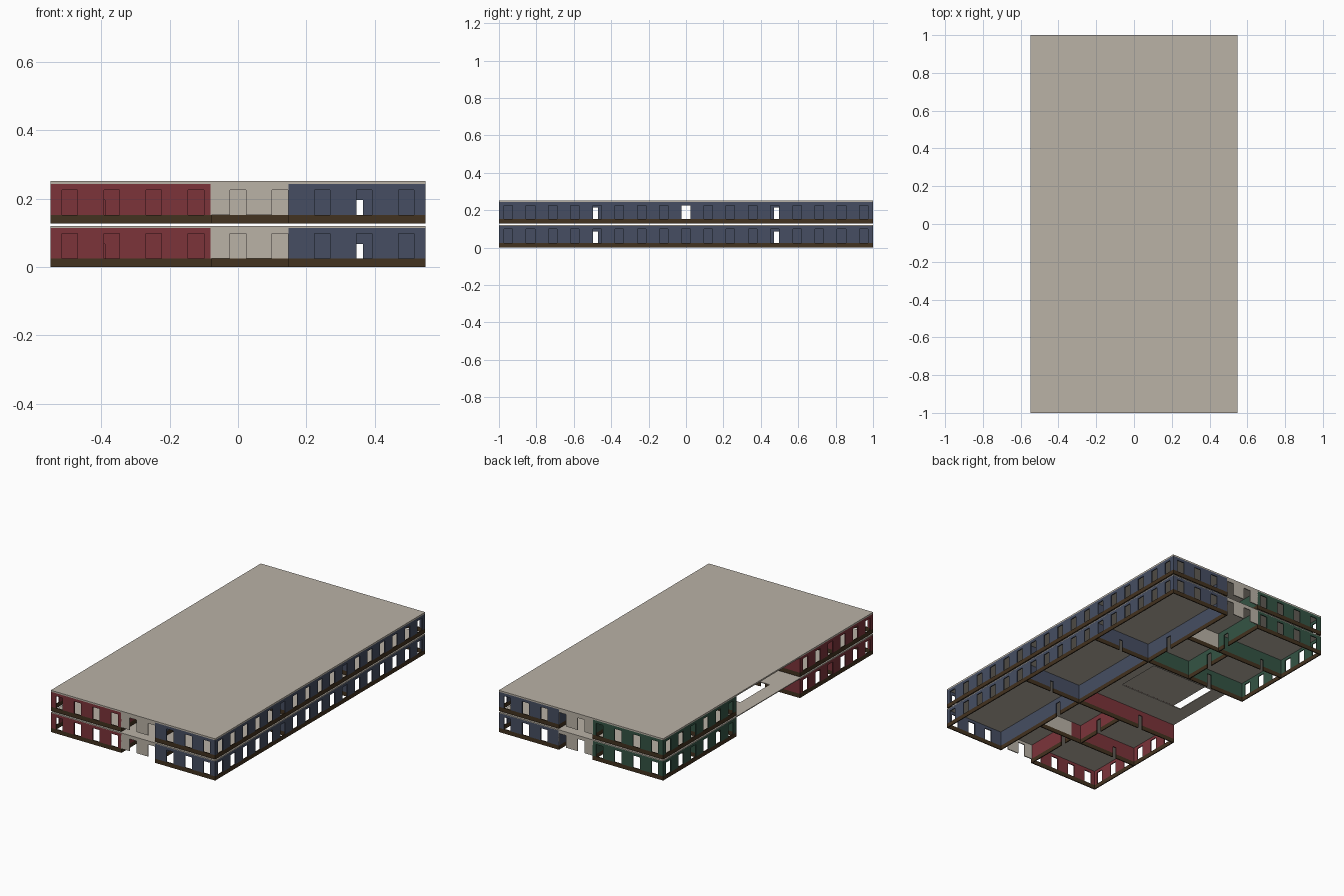
import bpy, bmesh
from mathutils import Vector

if "Cube" in bpy.data.objects:
    bpy.data.objects.remove(bpy.data.objects["Cube"], do_unlink=True)


def material(name, rgb):
    m = bpy.data.materials.new(name)
    m.use_nodes = True
    m.diffuse_color = (*rgb, 1)
    bsdf = next(n for n in m.node_tree.nodes if n.type == 'BSDF_PRINCIPLED')
    bsdf.inputs["Base Color"].default_value = (*rgb, 1)
    return m


BEIGE = material("beige", (0.49, 0.445, 0.38))
RED = material("dark red", (0.20, 0.034, 0.042))
BLUE = material("slate blue", (0.061, 0.076, 0.122))
GREEN = material("dark green", (0.034, 0.088, 0.058))
BROWN = material("brown", (0.055, 0.032, 0.014))

HX, HY, T = 0.548, 1.0, 0.006          # half sizes and wall thickness
SILL, HEAD, TOP = 0.025, 0.098, 0.115  # heights within one storey
STOREY, WIN = 0.1275, 0.046
EDGE = T / 2


def add_box(bm, lo, hi, slot=0):
    lo, hi = Vector(lo), Vector(hi)
    geom = bmesh.ops.create_cube(bm, size=1)["verts"]
    for v in geom:
        v.co = (lo + hi) / 2 + v.co * (hi - lo)
    for f in {f for v in geom for f in v.link_faces}:
        f.material_index = slot


def finish(bm, name, mats):
    me = bpy.data.meshes.new(name)
    bm.to_mesh(me)
    bm.free()
    for m in mats:
        me.materials.append(m)
    ob = bpy.data.objects.new(name, me)
    bpy.context.scene.collection.objects.link(ob)
    return ob


def wall(name, along, pos, start, end, mat, z, windows=(), doors=(), skirt=True):
    """Wall along x or y with window and door openings over a brown skirting."""
    bm = bmesh.new()

    def piece(s, e, low, high, slot=0):
        if along == 'x':
            add_box(bm, (s, pos - EDGE, z + low), (e, pos + EDGE, z + high), slot)
        else:
            add_box(bm, (pos - EDGE, s, z + low), (pos + EDGE, e, z + high), slot)

    cuts = [(c - WIN / 2, c + WIN / 2, HEAD) for c in windows if start < c < end]
    cuts += [(c - w / 2, c + w / 2, h) for c, w, h in doors]
    cursor = start
    for s, e, high in sorted(cuts):
        piece(cursor, s, SILL, TOP)
        piece(s, e, high, TOP)
        cursor = e
    piece(cursor, end, SILL, TOP)
    if skirt:
        cursor = start
        for c, w, h in sorted(doors):
            piece(cursor, c - w / 2, 0, SILL, 1)
            cursor = c + w / 2
        piece(cursor, end, 0, SILL, 1)
    finish(bm, name, [mat, BROWN])


END_WINDOWS = [i * 0.123 for i in range(-4, 5)]
SIDE_WINDOWS = [i * 0.11875 for i in range(-8, 9)]
CORR_L, CORR_R, ROOM_R = 0.15, -0.08, -0.15  # corridor and inner room edges
MID, CROSS = 0.305, 0.65
X_OUT, Y_OUT = HX - EDGE, HY - EDGE

for level, label in enumerate(("lower", "upper")):
    z = level * STOREY

    # Long blue wing
    side_doors = [(-0.488, 0.034, 0.086), (0.488, 0.034, 0.086)]
    if level:
        side_doors.append((0, 0.06, HEAD))
    wall(f"{label}_blue_outer_wall", 'y', X_OUT, -HY, HY, BLUE, z, SIDE_WINDOWS)
    wall(f"{label}_blue_corridor_wall", 'y', CORR_L, -HY, HY, BLUE, z, doors=side_doors)

    for sign, side, colour, hue in ((-1, "front", RED, "red"), (1, "back", GREEN, "green")):
        tag = f"{label}_{side}"
        wall(f"{tag}_blue_end_wall", 'x', sign * Y_OUT, CORR_L, HX, BLUE, z, END_WINDOWS)
        wall(f"{tag}_blue_partition", 'x', sign * MID, CORR_L, X_OUT, BLUE, z,
             doors=[(0.355, 0.022, 0.068)])

        # Corridor end screen, open below the sill
        wall(f"{tag}_corridor_screen", 'x', sign * Y_OUT, CORR_R, CORR_L, BEIGE, z,
             END_WINDOWS, skirt=False)
        wall(f"{tag}_corridor_stop", 'x', sign * CROSS, CORR_R, CORR_L, BEIGE, z)

        # Red or green wing
        near, mid, far = sorted((sign * MID, sign * HY)), sorted((sign * MID, sign * CROSS)), \
            sorted((sign * CROSS, sign * HY))
        wall(f"{tag}_{hue}_end_wall", 'x', sign * Y_OUT, -HX, CORR_R, colour, z, END_WINDOWS)
        wall(f"{tag}_{hue}_outer_wall", 'y', -X_OUT, *near, colour, z, SIDE_WINDOWS)
        wall(f"{tag}_{hue}_hall_wall", 'x', sign * MID, -HX, CORR_L, colour, z,
             doors=[(-0.30, 0.03, 0.086)])
        wall(f"{tag}_{hue}_partition", 'x', sign * CROSS, -X_OUT, CORR_R, colour, z,
             doors=[(-0.40, 0.022, 0.068)])
        wall(f"{tag}_{hue}_room_wall", 'y', ROOM_R, *mid, colour, z,
             doors=[(sign * 0.488, 0.034, 0.086)])
        wall(f"{tag}_{hue}_corridor_wall", 'y', CORR_R, *far, colour, z,
             doors=[(sign * 0.72, 0.034, 0.086)])

# Floor plate between storeys, with an opening over the hall
bm = bmesh.new()
low, high = TOP, TOP + 0.005
hx0, hx1, hy = -0.46, -0.03, 0.14
add_box(bm, (-HX, -HY, low), (HX, -hy, high))
add_box(bm, (-HX, hy, low), (HX, HY, high))
add_box(bm, (-HX, -hy, low), (hx0, hy, high))
add_box(bm, (hx1, -hy, low), (HX, hy, high))
finish(bm, "middle_floor", [BEIGE])

# Roof plate
bm = bmesh.new()
add_box(bm, (-HX, -HY, STOREY + TOP), (HX, HY, STOREY + TOP + 0.009))
finish(bm, "roof", [BEIGE])
